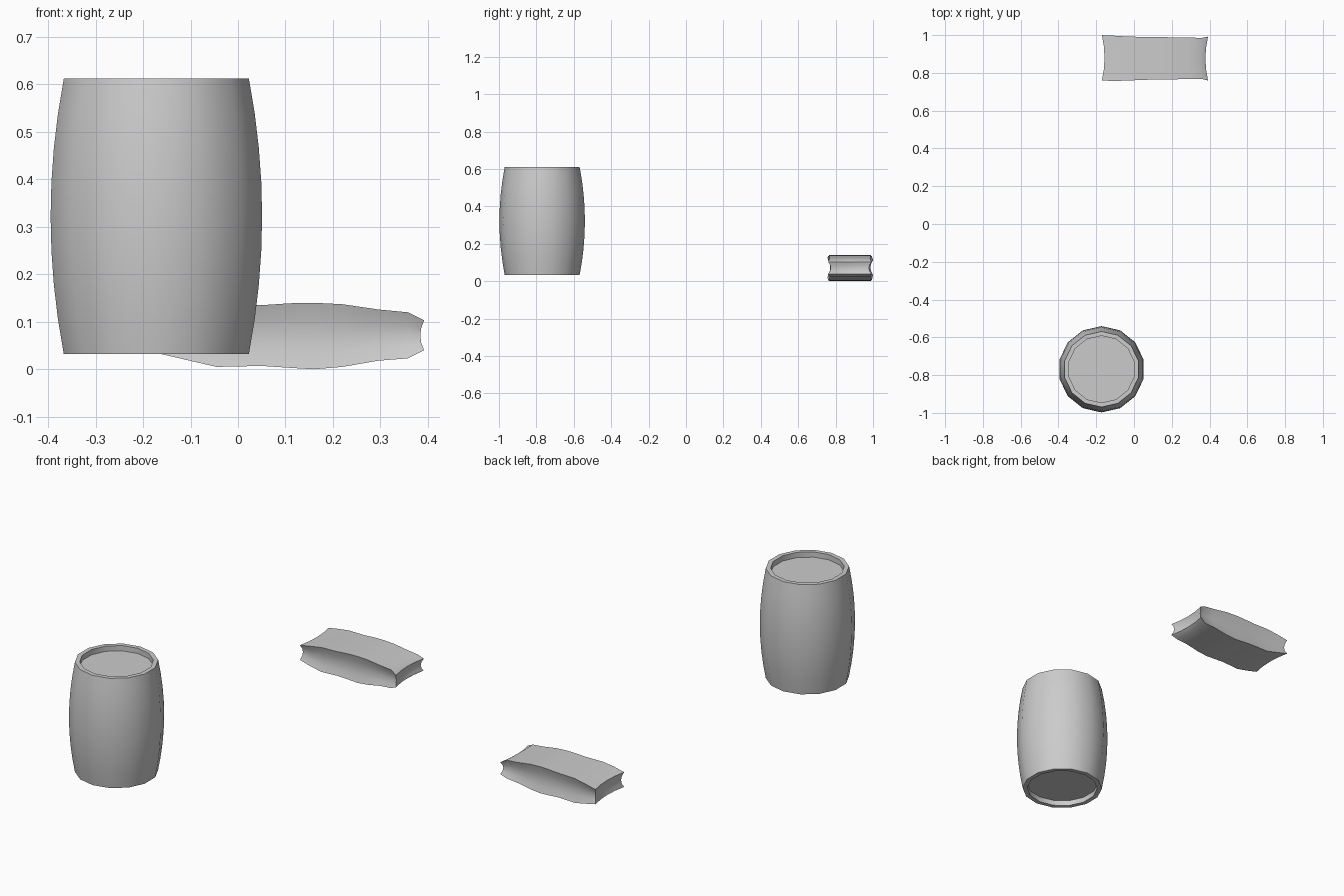
import bpy, bmesh, math

if "Cube" in bpy.data.objects:
    bpy.data.objects.remove(bpy.data.objects["Cube"])


def finish(bm, name, angle):
    bmesh.ops.recalc_face_normals(bm, faces=bm.faces)
    me = bpy.data.meshes.new(name)
    bm.to_mesh(me)
    bm.free()
    ob = bpy.data.objects.new(name, me)
    bpy.context.collection.objects.link(ob)
    bpy.ops.object.select_all(action='DESELECT')
    ob.select_set(True)
    bpy.context.view_layer.objects.active = ob
    bpy.ops.object.shade_smooth_by_angle(angle=math.radians(angle))
    return ob


# Barrel: 14-sided bulged staves with recessed lids at both ends
def barrel(cx, cy, z0, z1, r_end, r_mid, r_lid, recess, sides=14, steps=8):
    bm = bmesh.new()
    profile = [(r_lid, z0 + recess), (r_lid, z0)]
    for i in range(steps + 1):
        t = i / steps
        r = r_end + (r_mid - r_end) * (1 - (2 * t - 1) ** 2)
        profile.append((r, z0 + (z1 - z0) * t))
    profile += [(r_lid, z1), (r_lid, z1 - recess)]
    rings = []
    for r, z in profile:
        angles = [math.pi / 2 + math.tau * k / sides for k in range(sides)]
        rings.append([bm.verts.new((cx + r * math.cos(a), cy + r * math.sin(a), z))
                      for a in angles])
    for a, b in zip(rings, rings[1:]):
        for k in range(sides):
            n = (k + 1) % sides
            bm.faces.new((a[k], a[n], b[n], b[k]))
    bm.faces.new(rings[0])
    bm.faces.new(rings[-1])
    return finish(bm, "barrel", 32)


# Sandbag: stations along x give (x, bottom, top, front y, back y)
STATIONS = [
    (-0.170, 0.034, 0.112, 0.760, 1.000),
    (-0.110, 0.020, 0.124, 0.757, 0.997),
    (-0.045, 0.005, 0.134, 0.759, 0.993),
    (0.050, 0.007, 0.135, 0.763, 0.990),
    (0.110, 0.003, 0.139, 0.765, 0.990),
    (0.160, 0.000, 0.140, 0.765, 0.989),
    (0.220, 0.005, 0.137, 0.766, 0.988),
    (0.295, 0.018, 0.126, 0.768, 0.987),
    (0.358, 0.023, 0.120, 0.768, 0.985),
    (0.392, 0.040, 0.103, 0.760, 0.992),
]


def sandbag(ny=4, nz=4, pinch=0.014):
    bm = bmesh.new()
    nx = len(STATIONS) - 1
    grid = {}

    def vert(i, j, k):
        if (i, j, k) not in grid:
            x, zb, zt, yf, yb = STATIONS[i]
            u, v = 2 * j / ny - 1, 2 * k / nz - 1
            # sides pinch in at mid height, ends sag in at the middle
            half = (yb - yf) / 2 - pinch * (1 - v * v)
            if i in (0, nx):
                dent = pinch * (1 - u * u) + 0.008 * (1 - v * v)
                x += dent if i == 0 else -dent
            grid[i, j, k] = bm.verts.new(
                (x, (yf + yb) / 2 + u * half, zb + (zt - zb) * k / nz))
        return grid[i, j, k]

    def quad(*keys):
        bm.faces.new([vert(*key) for key in keys])

    for i in range(nx):
        for j in range(ny):
            for k in (0, nz):
                quad((i, j, k), (i + 1, j, k), (i + 1, j + 1, k), (i, j + 1, k))
        for k in range(nz):
            for j in (0, ny):
                quad((i, j, k), (i + 1, j, k), (i + 1, j, k + 1), (i, j, k + 1))
    for j in range(ny):
        for k in range(nz):
            for i in (0, nx):
                quad((i, j, k), (i, j + 1, k), (i, j + 1, k + 1), (i, j, k + 1))
    return finish(bm, "sandbag", 40)


barrel(-0.172, -0.769, 0.032, 0.612, 0.2, 0.2285, 0.177, 0.028)
sandbag()
